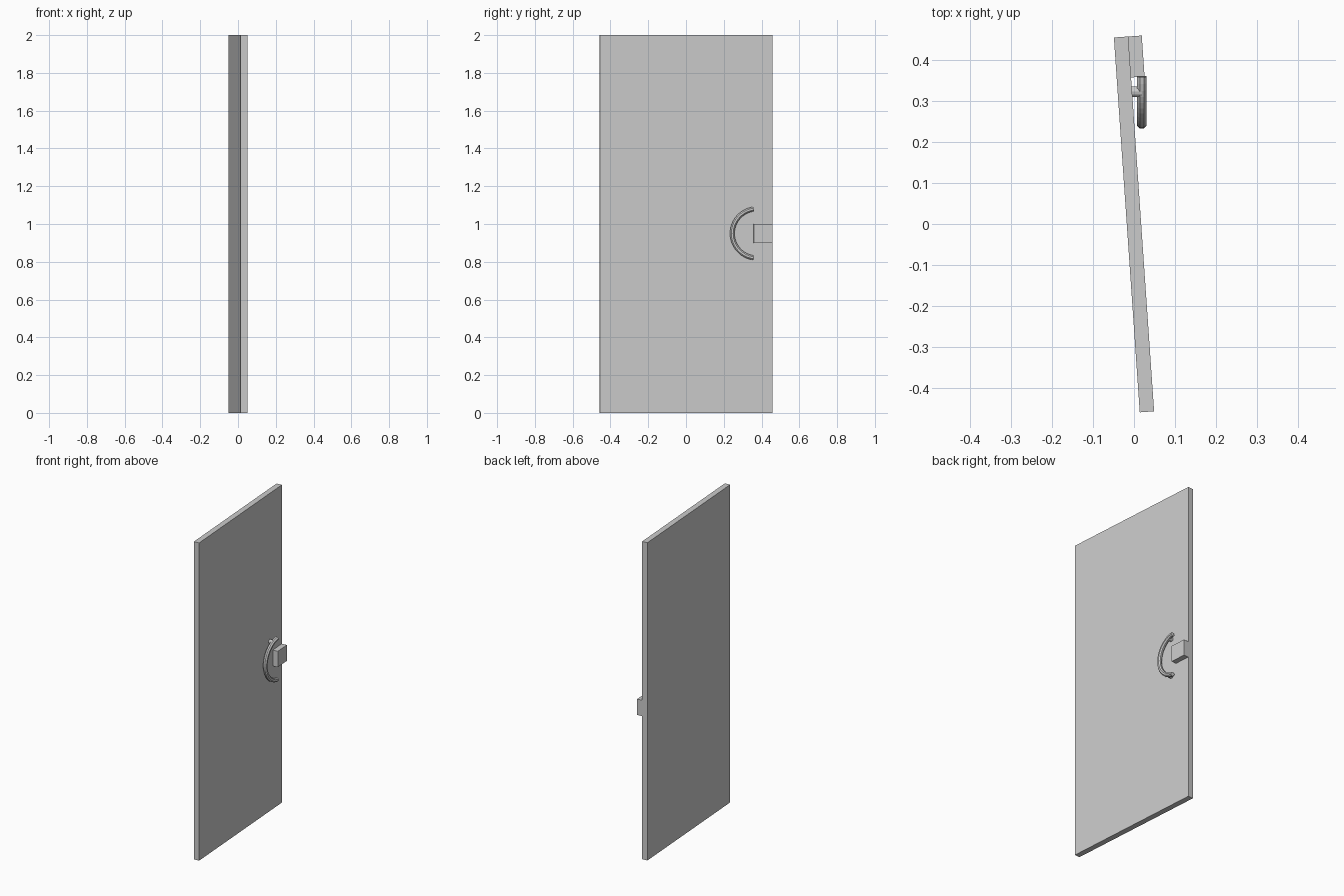
import bpy, bmesh, math
from mathutils import Matrix, Vector

if "Cube" in bpy.data.objects:
    bpy.data.objects.remove(bpy.data.objects["Cube"])

ANGLE = math.radians(3.95)
L, T, H, KICK = 0.915, 0.035, 2.0, 0.105
PLACE = Matrix.Translation((0, -0.001, 0)) @ Matrix.Rotation(ANGLE, 4, 'Z')


def material(name, v):
    m = bpy.data.materials.new(name)
    m.diffuse_color = (v, v, v, 1)
    m.use_nodes = True
    m.node_tree.nodes["Principled BSDF"].inputs["Base Color"].default_value = m.diffuse_color
    return m


trim_grey = material("trim_grey", 0.58)
panel_grey = material("panel_grey", 0.69)


def add_object(name, bm, mats=(trim_grey,)):
    bmesh.ops.recalc_face_normals(bm, faces=bm.faces)
    me = bpy.data.meshes.new(name)
    bm.to_mesh(me)
    bm.free()
    for m in mats:
        me.materials.append(m)
    ob = bpy.data.objects.new(name, me)
    bpy.context.collection.objects.link(ob)
    return ob


def box(lo, hi):
    lo, hi = Vector(lo), Vector(hi)
    bm = bmesh.new()
    bmesh.ops.create_cube(bm, size=1, matrix=Matrix.Translation((lo + hi) / 2)
                          @ Matrix.Diagonal((*(hi - lo), 1)))
    return bm


# Door leaf, with a darker kick band along the bottom of both broad faces
bm = box((-T / 2, -L / 2, 0), (T / 2, L / 2, H))
bmesh.ops.bisect_plane(bm, geom=bm.verts[:] + bm.edges[:] + bm.faces[:],
                       plane_co=(0, 0, KICK), plane_no=(0, 0, 1))
bm.normal_update()
for f in bm.faces:
    if abs(f.normal.x) > 0.5 and f.calc_center_median().z > KICK:
        f.material_index = 1
add_object("door_leaf", bm, (trim_grey, panel_grey)).matrix_world = PLACE

# Lock case on the free edge
bm = box((T / 2, L / 2 - 0.1, 0.9), (T / 2 + 0.033, L / 2, 1.0))
add_object("lock_case", bm).matrix_world = PLACE

# C-shaped pull handle: octagonal tube swept round an arc
CX, CY, CZ, R, TUBE = 0.019, 0.375, 0.95, 0.13, 0.013
SEG, SIDES, SPAN = 24, 8, math.radians(83)
bm = bmesh.new()
rings = []
for i in range(SEG + 1):
    a = -SPAN + 2 * SPAN * i / SEG
    ring = []
    for j in range(SIDES):
        b = 2 * math.pi * (j + 0.5) / SIDES
        r = R + TUBE * math.cos(b)
        ring.append(bm.verts.new((CX + TUBE * math.sin(b),
                                  CY - r * math.cos(a), CZ + r * math.sin(a))))
    rings.append(ring)
for p, q in zip(rings, rings[1:]):
    for j in range(SIDES):
        k = (j + 1) % SIDES
        bm.faces.new((p[j], p[k], q[k], q[j]))
bm.faces.new(rings[0])
bm.faces.new(rings[-1])
add_object("pull_handle", bm)

# Two standoff posts joining the handle to the door
for side, name in ((1, "upper"), (-1, "lower")):
    a = side * math.radians(66)
    x0, x1 = -0.012, CX
    bm = bmesh.new()
    bmesh.ops.create_cone(
        bm, cap_ends=True, segments=12, radius1=0.013, radius2=0.013, depth=x1 - x0,
        matrix=Matrix.Translation(((x0 + x1) / 2, CY - R * math.cos(a), CZ + R * math.sin(a)))
        @ Matrix.Rotation(math.pi / 2, 4, 'Y'))
    add_object(name + "_handle_post", bm)
